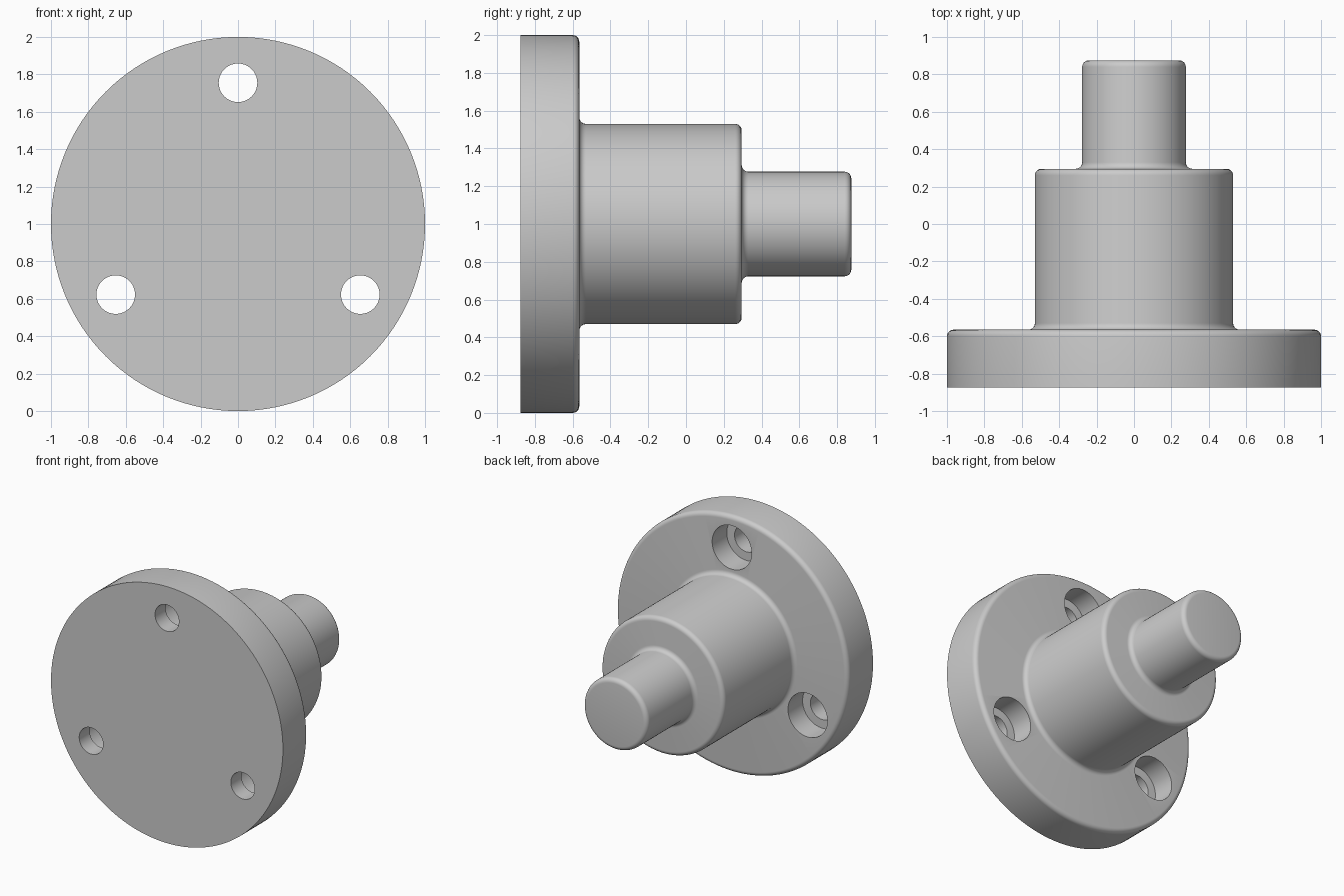
import bpy, bmesh, math
from mathutils import Vector, Matrix

cube = bpy.data.objects.get("Cube")
if cube:
    bpy.data.objects.remove(cube, do_unlink=True)

grey = bpy.data.materials.new("machined_grey")
COLOUR = (0.6, 0.6, 0.6, 1)
grey.diffuse_color = COLOUR
grey.use_nodes = True
grey.node_tree.nodes["Principled BSDF"].inputs["Base Color"].default_value = COLOUR

SEGMENTS = 128
FRONT, FLANGE_BACK, BODY_BACK, TIP = -0.875, -0.565, 0.295, 0.875
FLANGE_R, BODY_R, SHAFT_R = 1.0, 0.53, 0.277
FILLET = 0.035
HOLE_R, BORE_R, BOLT_CIRCLE, BORE_DEPTH = 0.103, 0.17, 0.755, 0.18
CENTRE = Vector((0, 0, 1))


def rounded(corners, radius, steps=6):
    """Replace inner right-angle corners of a (radius, y) profile by arcs."""
    points = [Vector(corners[0])]
    for i in range(1, len(corners) - 1):
        p = Vector(corners[i])
        if p.y == FRONT:                       # sharp front rim
            points.append(p)
            continue
        a = (Vector(corners[i - 1]) - p).normalized() * radius
        b = (Vector(corners[i + 1]) - p).normalized() * radius
        for k in range(steps + 1):
            t = k / steps * math.pi / 2
            points.append(p + a * (1 - math.sin(t)) + b * (1 - math.cos(t)))
    points.append(Vector(corners[-1]))
    return points


def lathe(name, profile, centre):
    """Turn a (radius, y) profile around an axis along y."""
    bm = bmesh.new()
    verts = [bm.verts.new((0, y, r)) for r, y in profile]
    edges = [bm.edges.new(pair) for pair in zip(verts, verts[1:])]
    bmesh.ops.spin(bm, geom=verts + edges, cent=(0, 0, 0), axis=(0, 1, 0),
                   angle=math.tau, steps=SEGMENTS, use_merge=True)
    bmesh.ops.remove_doubles(bm, verts=bm.verts, dist=1e-5)
    bmesh.ops.recalc_face_normals(bm, faces=bm.faces)
    bmesh.ops.translate(bm, verts=bm.verts, vec=centre)
    mesh = bpy.data.meshes.new(name)
    bm.to_mesh(mesh)
    bm.free()
    obj = bpy.data.objects.new(name, mesh)
    bpy.context.collection.objects.link(obj)
    mesh.materials.append(grey)
    return obj


# Flange, body and shaft turned in one piece
flanged_shaft = lathe("flanged_shaft", rounded([
    (0, FRONT), (FLANGE_R, FRONT), (FLANGE_R, FLANGE_BACK),
    (BODY_R, FLANGE_BACK), (BODY_R, BODY_BACK),
    (SHAFT_R, BODY_BACK), (SHAFT_R, TIP), (0, TIP)], FILLET), CENTRE)

# Three stepped bolt holes, counterbored from the back
floor = FLANGE_BACK - BORE_DEPTH
hole_profile = [(0, FRONT - 0.1), (HOLE_R, FRONT - 0.1), (HOLE_R, floor),
                (BORE_R, floor), (BORE_R, FLANGE_BACK + 0.1), (0, FLANGE_BACK + 0.1)]
cutters = []
for i in range(3):
    offset = Matrix.Rotation(math.tau * i / 3, 3, 'Y') @ Vector((0, 0, BOLT_CIRCLE))
    cutter = lathe("bolt_hole_cutter", hole_profile, CENTRE + offset)
    cutter.hide_render = True
    cutters.append(cutter)
    cut = flanged_shaft.modifiers.new("bolt_hole", 'BOOLEAN')
    cut.operation = 'DIFFERENCE'
    cut.solver = 'EXACT'
    cut.object = cutter

# Apply the cuts and shade smooth with sharp rims
bpy.ops.object.select_all(action='DESELECT')
flanged_shaft.select_set(True)
bpy.context.view_layer.objects.active = flanged_shaft
for modifier in list(flanged_shaft.modifiers):
    bpy.ops.object.modifier_apply(modifier=modifier.name)
for cutter in cutters:
    bpy.data.objects.remove(cutter, do_unlink=True)
bpy.ops.object.shade_smooth_by_angle(angle=math.radians(30))
